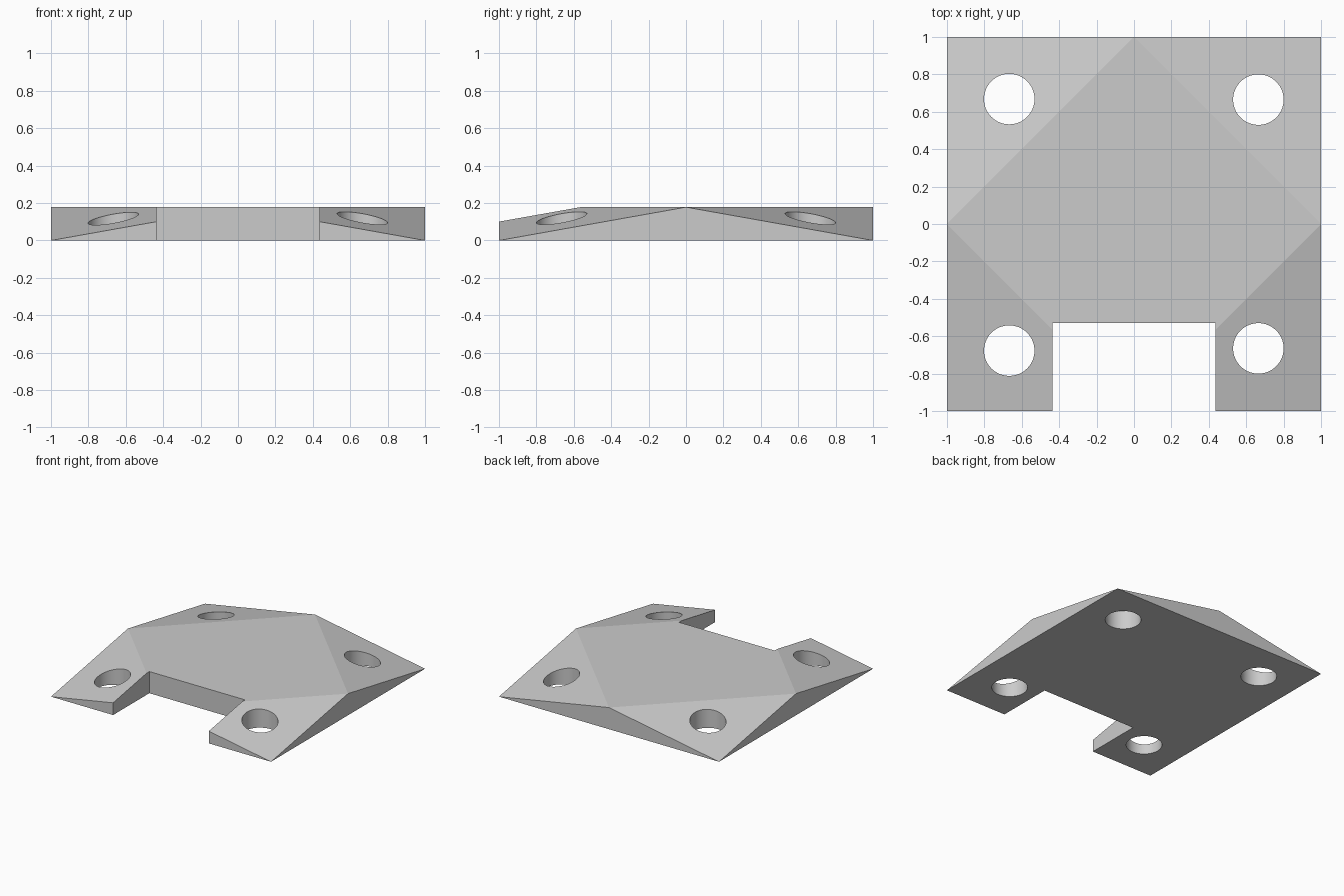
import bpy
import bmesh
from mathutils import Matrix

default = bpy.data.objects.get("Cube")
if default:
    bpy.data.objects.remove(default, do_unlink=True)

HEIGHT = 0.178
HOLE_RADIUS = 0.135

grey = bpy.data.materials.new("plain_grey")
grey.use_nodes = True
colour = (0.6, 0.6, 0.6, 1)
grey.diffuse_color = colour
grey.node_tree.nodes["Principled BSDF"].inputs["Base Color"].default_value = colour


def make_object(name, bm):
    mesh = bpy.data.meshes.new(name)
    bm.normal_update()
    bm.to_mesh(mesh)
    bm.free()
    mesh.materials.append(grey)
    obj = bpy.data.objects.new(name, mesh)
    bpy.context.collection.objects.link(obj)
    return obj


# Plate: square base rising to a diamond-shaped top
bm = bmesh.new()
for x, y in ((1, 1), (-1, 1), (-1, -1), (1, -1)):
    bm.verts.new((x, y, 0))
for x, y in ((1, 0), (0, 1), (-1, 0), (0, -1)):
    bm.verts.new((x, y, HEIGHT))
bmesh.ops.convex_hull(bm, input=bm.verts)
bmesh.ops.dissolve_limit(bm, angle_limit=0.01, verts=bm.verts, edges=bm.edges)
bmesh.ops.recalc_face_normals(bm, faces=bm.faces)
plate = make_object("faceted_plate", bm)

# Cutters: front notch and four corner holes
bm = bmesh.new()
bmesh.ops.create_cube(bm, size=1, matrix=Matrix.Translation((0, -1.03, 0))
                      @ Matrix.Diagonal((0.87, 1, 1, 1)))
cutters = [make_object("notch_cutter", bm)]
for x, y in ((0.665, 0.665), (-0.667, 0.668), (-0.667, -0.677), (0.665, -0.665)):
    bm = bmesh.new()
    bmesh.ops.create_cone(bm, cap_ends=True, segments=64, radius1=HOLE_RADIUS,
                          radius2=HOLE_RADIUS, depth=1,
                          matrix=Matrix.Translation((x, y, 0)))
    cutters.append(make_object("hole_cutter", bm))

bpy.ops.object.select_all(action="DESELECT")
plate.select_set(True)
bpy.context.view_layer.objects.active = plate
for cutter in cutters:
    cut = plate.modifiers.new("cut", "BOOLEAN")
    cut.operation = "DIFFERENCE"
    cut.solver = "EXACT"
    cut.object = cutter
    bpy.ops.object.modifier_apply(modifier=cut.name)
    bpy.data.objects.remove(cutter, do_unlink=True)

# Smooth hole walls, crisp facets
bpy.ops.object.shade_smooth_by_angle(angle=0.12)
